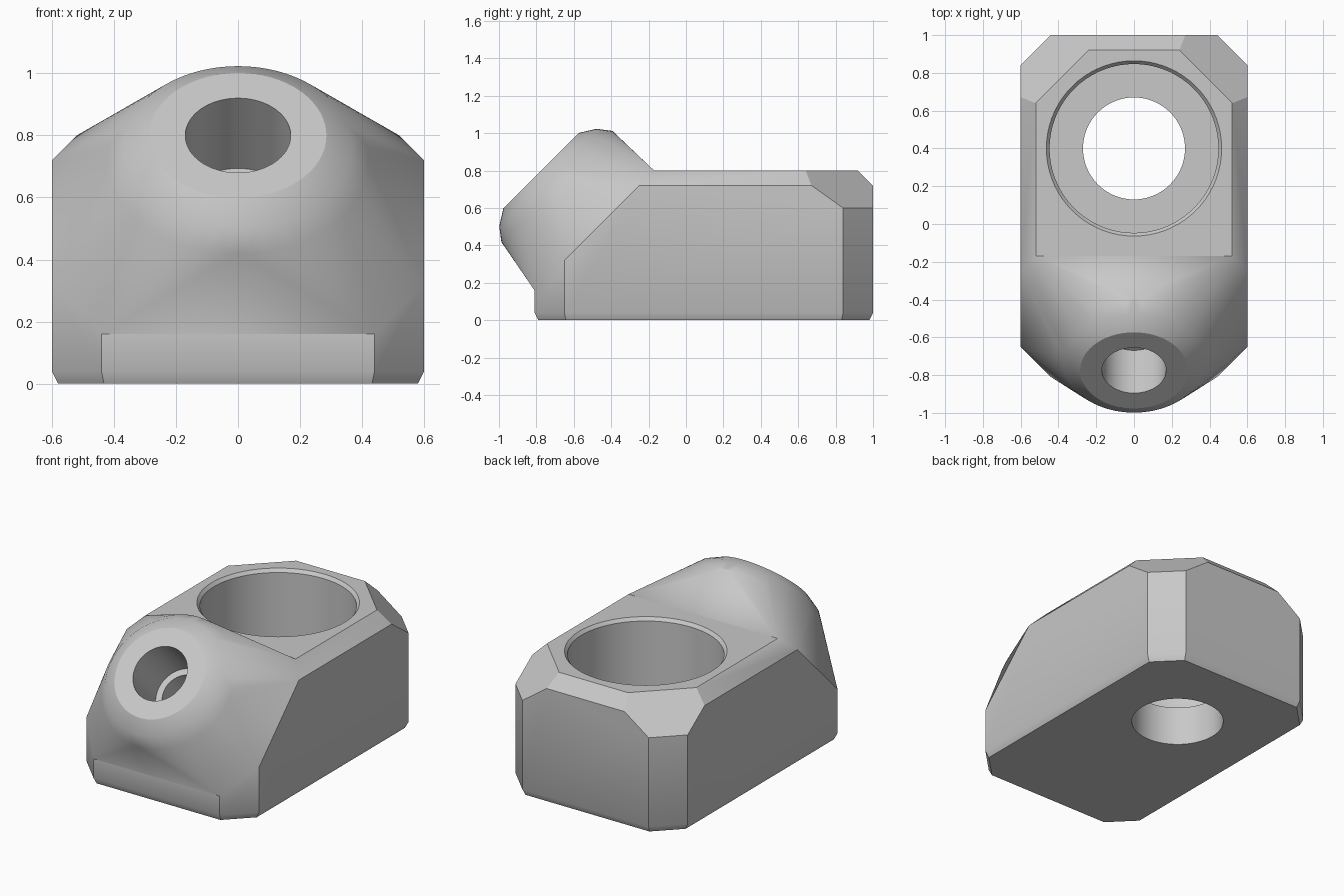
import bpy, bmesh, math
from mathutils import Matrix, Vector

cube = bpy.data.objects.get("Cube")
if cube:
    bpy.data.objects.remove(cube, do_unlink=True)

SEGMENTS = 72
FACE_CENTRE = Vector((0, -0.775, 0.8))
SLANT = Matrix.Translation(FACE_CENTRE) @ Matrix.Rotation(math.radians(45), 4, 'X')

grey = bpy.data.materials.new("light_grey")
grey.use_nodes = True
colour = (0.58, 0.58, 0.58, 1)
grey.diffuse_color = colour
grey.node_tree.nodes["Principled BSDF"].inputs["Base Color"].default_value = colour


def make_object(name, bm):
    bmesh.ops.recalc_face_normals(bm, faces=bm.faces[:])
    mesh = bpy.data.meshes.new(name)
    bm.to_mesh(mesh)
    bm.free()
    mesh.materials.append(grey)
    obj = bpy.data.objects.new(name, mesh)
    bpy.context.collection.objects.link(obj)
    return obj


def ring(bm, radius, z, matrix):
    return bmesh.ops.create_circle(
        bm, radius=radius, segments=SEGMENTS,
        matrix=matrix @ Matrix.Translation((0, 0, z)))["verts"]


def stepped_cutter(name, profile, matrix):
    """Closed turned solid from (radius, height) steps."""
    bm = bmesh.new()
    rings = [ring(bm, r, z, matrix) for r, z in profile]
    for a, b in zip(rings, rings[1:]):
        for i in range(SEGMENTS):
            j = (i + 1) % SEGMENTS
            bm.faces.new((a[i], a[j], b[j], b[i]))
    bm.faces.new(rings[0])
    bm.faces.new(rings[-1])
    obj = make_object(name, bm)
    obj.hide_render = True
    return obj


def slice_off(bm, normal, limit, fill=True):
    """Remove everything where normal . point exceeds limit."""
    n = Vector(normal)
    bmesh.ops.bisect_plane(bm, geom=bm.verts[:] + bm.edges[:] + bm.faces[:],
                           dist=1e-5, plane_co=n * (limit / n.length_squared),
                           plane_no=n, clear_outer=True)
    if fill:
        bmesh.ops.holes_fill(bm, edges=[e for e in bm.edges if e.is_boundary], sides=0)


# Block
bm = bmesh.new()
bmesh.ops.create_cube(bm, size=1, matrix=Matrix.Translation((0, 0.095, 0.4))
                      @ Matrix.Diagonal((1.2, 1.81, 0.8, 1)))

# Chamfers on both sides: corners, top edges, rear top corners, foot edges
for s in (-1, 1):
    for normal, limit in (((s, 1, 0), 1.44), ((s, -1, 0), 1.25),
                          ((s, 0, 1), 1.32),
                          ((s * 0.714, 0.714, 1), 1.628),
                          ((s, 0, -0.5), 0.58),
                          ((s, 1, -0.7), 1.412), ((s, -1, -0.7), 1.222)):
        slice_off(bm, normal, limit)

# Rear top chamfer, rear and front foot chamfers
slice_off(bm, (0, 1, 1), 1.72)
slice_off(bm, (0, 1, -0.5), 0.98)
slice_off(bm, (0, -1, -0.5), 0.79)

# Slanted front opening, blended into a rounded boss
slice_off(bm, (0, -1, 1), 0.97, fill=False)
base = [v for v in bm.verts if abs(v.co.z - v.co.y - 0.97) < 1e-3]
boss = list(base)
for radius, depth in ((0.285, 0), (0.368, -0.052), (0.42, -0.12)):
    boss += ring(bm, radius, depth, SLANT)
bmesh.ops.convex_hull(bm, input=boss)
base_set = set(base)
inner = [f for f in bm.faces if all(v in base_set for v in f.verts)]
bmesh.ops.delete(bm, geom=inner, context='FACES')
loose = [e for e in bm.edges if not e.link_faces]
bmesh.ops.delete(bm, geom=loose, context='EDGES')
bmesh.ops.dissolve_limit(bm, angle_limit=0.002, verts=bm.verts[:], edges=bm.edges[:])
block = make_object("clamp_block", bm)

# Vertical stepped bore and slanted stepped screw hole
cutters = [
    stepped_cutter("bore_cutter",
                   [(0.27, -0.1), (0.27, 0.25), (0.447, 0.25), (0.447, 0.78),
                    (0.464, 0.8), (0.464, 1.1)],
                   Matrix.Translation((0, 0.4, 0))),
    stepped_cutter("screw_hole_cutter",
                   [(0.13, -0.62), (0.13, -0.32), (0.17, -0.32), (0.17, 0.1)],
                   SLANT),
]
for cutter in cutters:
    mod = block.modifiers.new(cutter.name, 'BOOLEAN')
    mod.operation = 'DIFFERENCE'
    mod.solver = 'EXACT'
    mod.object = cutter

# Bake the cuts and drop the cutters
graph = bpy.context.evaluated_depsgraph_get()
baked = bpy.data.meshes.new_from_object(block.evaluated_get(graph))
block.modifiers.clear()
block.data = baked
baked.materials.clear()
baked.materials.append(grey)
for polygon in baked.polygons:
    polygon.material_index = 0
for cutter in cutters:
    bpy.data.objects.remove(cutter, do_unlink=True)

# Soft shading with crisp edges
bpy.ops.object.select_all(action='DESELECT')
block.select_set(True)
bpy.context.view_layer.objects.active = block
bpy.ops.object.shade_smooth_by_angle(angle=math.radians(30))
